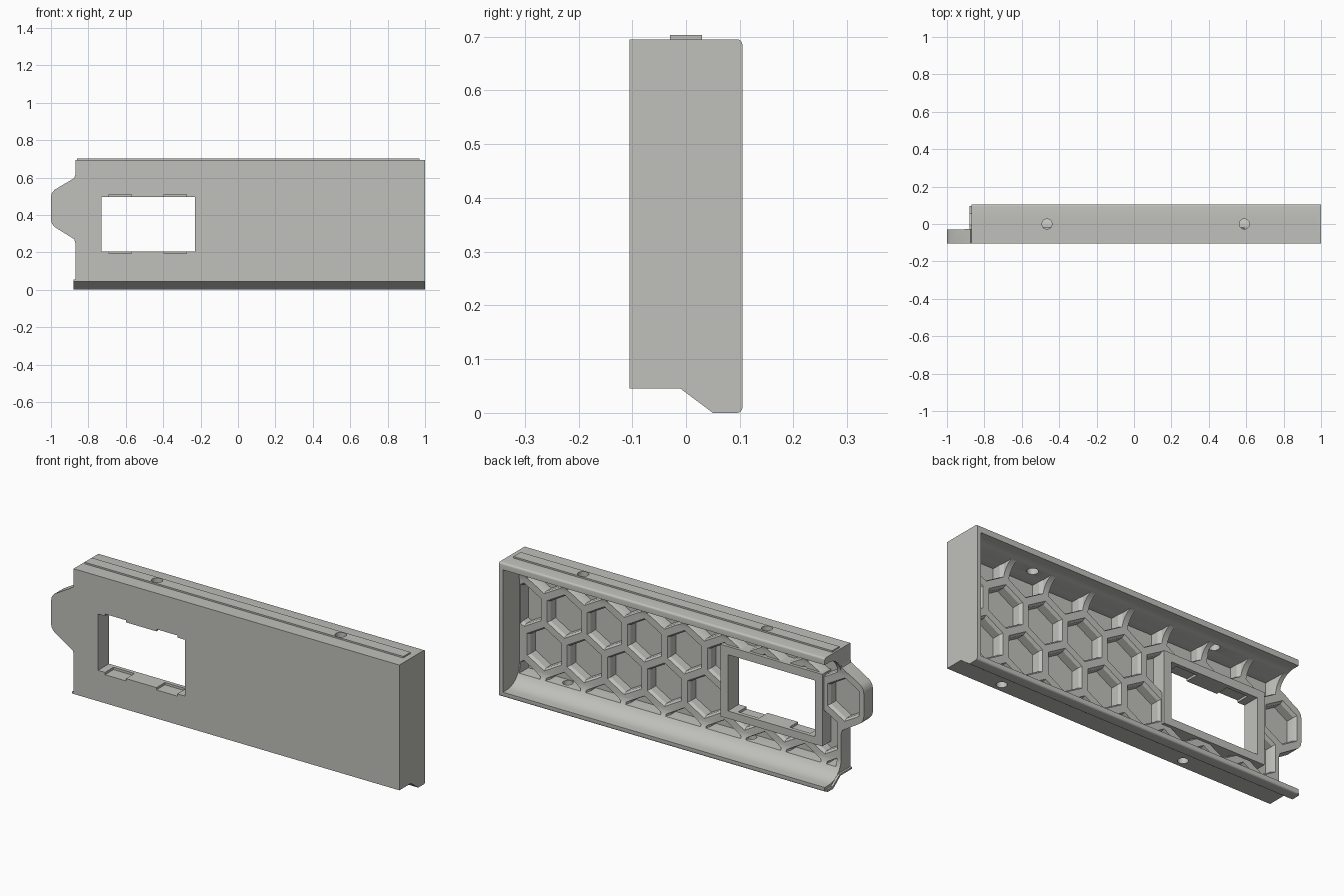
import bpy, bmesh, math
from mathutils import Vector

if "Cube" in bpy.data.objects:
    bpy.data.objects.remove(bpy.data.objects["Cube"])

grey = bpy.data.materials.new("warm_grey")
grey.diffuse_color = (0.53, 0.53, 0.50, 1)
grey.use_nodes = True
grey.node_tree.nodes["Principled BSDF"].inputs["Base Color"].default_value = grey.diffuse_color


def finish(name, bm):
    bmesh.ops.recalc_face_normals(bm, faces=bm.faces)
    me = bpy.data.meshes.new(name)
    bm.to_mesh(me)
    bm.free()
    ob = bpy.data.objects.new(name, me)
    bpy.context.collection.objects.link(ob)
    me.materials.append(grey)
    return ob


def loft(bm, rings):
    loops = [[bm.verts.new(p) for p in r] for r in rings]
    n = len(loops[0])
    for a, b in zip(loops, loops[1:]):
        for i in range(n):
            j = (i + 1) % n
            bm.faces.new((a[i], a[j], b[j], b[i]))
    bm.faces.new(loops[0])
    bm.faces.new(loops[-1])


def prism(name, pts, axis, a, b):
    """Extrude (y,z) points along X or (x,z) points along Y."""
    bm = bmesh.new()
    put = (lambda p, t: (t, p[0], p[1])) if axis == 'X' else (lambda p, t: (p[0], t, p[1]))
    loft(bm, [[put(p, t) for p in pts] for t in (a, b)])
    return finish(name, bm)


def box(name, x0, x1, y0, y1, z0, z1):
    return prism(name, [(x0, z0), (x1, z0), (x1, z1), (x0, z1)], 'Y', y0, y1)


def hole(x, y, r, z0, z1):
    bm = bmesh.new()
    ring = [(x + r * math.cos(k * math.tau / 24), y + r * math.sin(k * math.tau / 24)) for k in range(24)]
    loft(bm, [[(p[0], p[1], z) for p in ring] for z in (z0, z1)])
    return finish("hole_cutter", bm)


def arc(cy, cz, r, a0, a1, n):
    return [(cy + r * math.cos(math.radians(a0 + (a1 - a0) * k / n)),
             cz + r * math.sin(math.radians(a0 + (a1 - a0) * k / n))) for k in range(n + 1)]


def combine(target, tool, op):
    m = target.modifiers.new("combine", 'BOOLEAN')
    m.operation, m.object, m.solver = op, tool, 'EXACT'
    bpy.context.view_layer.objects.active = target
    bpy.ops.object.modifier_apply(modifier=m.name)
    bpy.data.objects.remove(tool)


def clip(poly, planes):
    """Keep the part of a convex polygon where a*x + b*z <= c."""
    for a, b, c in planes:
        out = []
        for i, p in enumerate(poly):
            q = poly[(i + 1) % len(poly)]
            dp, dq = a * p[0] + b * p[1] - c, a * q[0] + b * q[1] - c
            if dp <= 0:
                out.append(p)
            if dp * dq < 0:
                t = dp / (dp - dq)
                out.append((p[0] + t * (q[0] - p[0]), p[1] + t * (q[1] - p[1])))
        poly = out
        if len(poly) < 3:
            return []
    return poly


# Outer body with stepped underside and rounded back edges
R = 0.01
outer = ([(-0.105, 0.045), (-0.01, 0.045), (0.05, 0)]
         + arc(0.105 - R, R, R, -90, 0, 4)
         + arc(0.105 - R, 0.695 - R, R, 0, 90, 4) + [(-0.105, 0.695)])
body = prism("panel_body", outer, 'X', -0.87, 1.0)

# End tab
tab = [(-0.80, 0.25), (-0.87, 0.25), (-0.875, 0.27), (-0.98, 0.335), (-0.995, 0.353), (-1.0, 0.375),
       (-1.0, 0.495), (-0.995, 0.517), (-0.98, 0.535), (-0.875, 0.597), (-0.87, 0.615), (-0.80, 0.615)]
combine(body, prism("tab", tab, 'Y', -0.105, -0.028), 'UNION')

# Open back with curved inner walls
cavity = ([(0.3, 0.025)] + arc(0.07, 0.125, 0.1, 270, 180, 10)
          + arc(0.07, 0.56, 0.1, 180, 90, 10) + [(0.3, 0.66)])
combine(body, prism("cavity_cutter", cavity, 'X', -1.2, 0.978), 'DIFFERENCE')

# Honeycomb pockets with chamfered rims
PITCH, ROW = 0.23, 0.2
bm = bmesh.new()
for row in range(-1, 3):
    cz = 0.435 - ROW * row
    left = 0.97 if row == 0 else 0.845
    planes = [(-1, 0, left), (1, 0, 0.97), (0, 1, 0.648), (0, -1, -0.08)]
    if row == 0:
        planes += [(-0.51, 0.86, 0.93), (-0.51, -0.86, 0.18)]
    for k in range(-1, 10):
        cx = -0.89 + PITCH * (k + 0.5 * (row % 2))
        r = 0.095 / math.cos(math.pi / 6)
        poly = clip([(cx + r * math.sin(i * math.pi / 3), cz + r * math.cos(i * math.pi / 3))
                     for i in range(6)], planes)
        if not poly:
            continue
        xs = [p[0] for p in poly]
        if max(xs) - min(xs) < 0.03:
            continue
        mx = sum(xs) / len(poly)
        mz = sum(p[1] for p in poly) / len(poly)
        loft(bm, [[(mx + s * (p[0] - mx), y, mz + s * (p[1] - mz)) for p in poly]
                  for y, s in ((-0.088, 0.94), (-0.045, 0.94), (-0.027, 1.05), (0.09, 1.05))])
combine(body, finish("pocket_cutter", bm), 'DIFFERENCE')

# Window frame, opening and clip notches
combine(body, box("window_frame", -0.772, -0.188, -0.1, -0.015, 0.166, 0.54), 'UNION')
combine(body, box("window_cutter", -0.73, -0.23, -0.3, 0.06, 0.205, 0.497), 'DIFFERENCE')
for x0, x1 in ((-0.69, -0.57), (-0.395, -0.275)):
    combine(body, box("notch_cutter", x0, x1, -0.3, -0.035, 0.193, 0.508), 'DIFFERENCE')

# Locating strip on top and thin lip at the open end
combine(body, box("top_strip", -0.86, 0.97, -0.03, 0.03, 0.685, 0.703), 'UNION')
lip = [(-0.105, 0.045), (-0.01, 0.045), (0.05, 0), (0.095, 0), (0.095, 0.012),
       (0.055, 0.012), (-0.005, 0.054), (-0.105, 0.054)]
combine(body, prism("end_lip", lip, 'X', -0.88, -0.865), 'UNION')

# Screw holes through top and bottom walls
for x in (-0.465, 0.59):
    combine(body, hole(x, 0.0, 0.027, 0.55, 0.8), 'DIFFERENCE')
for x in (-0.335, 0.72):
    combine(body, hole(x, -0.06, 0.025, -0.1, 0.1), 'DIFFERENCE')

# Smooth the curved walls, keep edges sharp
for o in bpy.context.selected_objects:
    o.select_set(False)
body.select_set(True)
bpy.context.view_layer.objects.active = body
bpy.ops.object.shade_smooth_by_angle(angle=math.radians(28))
